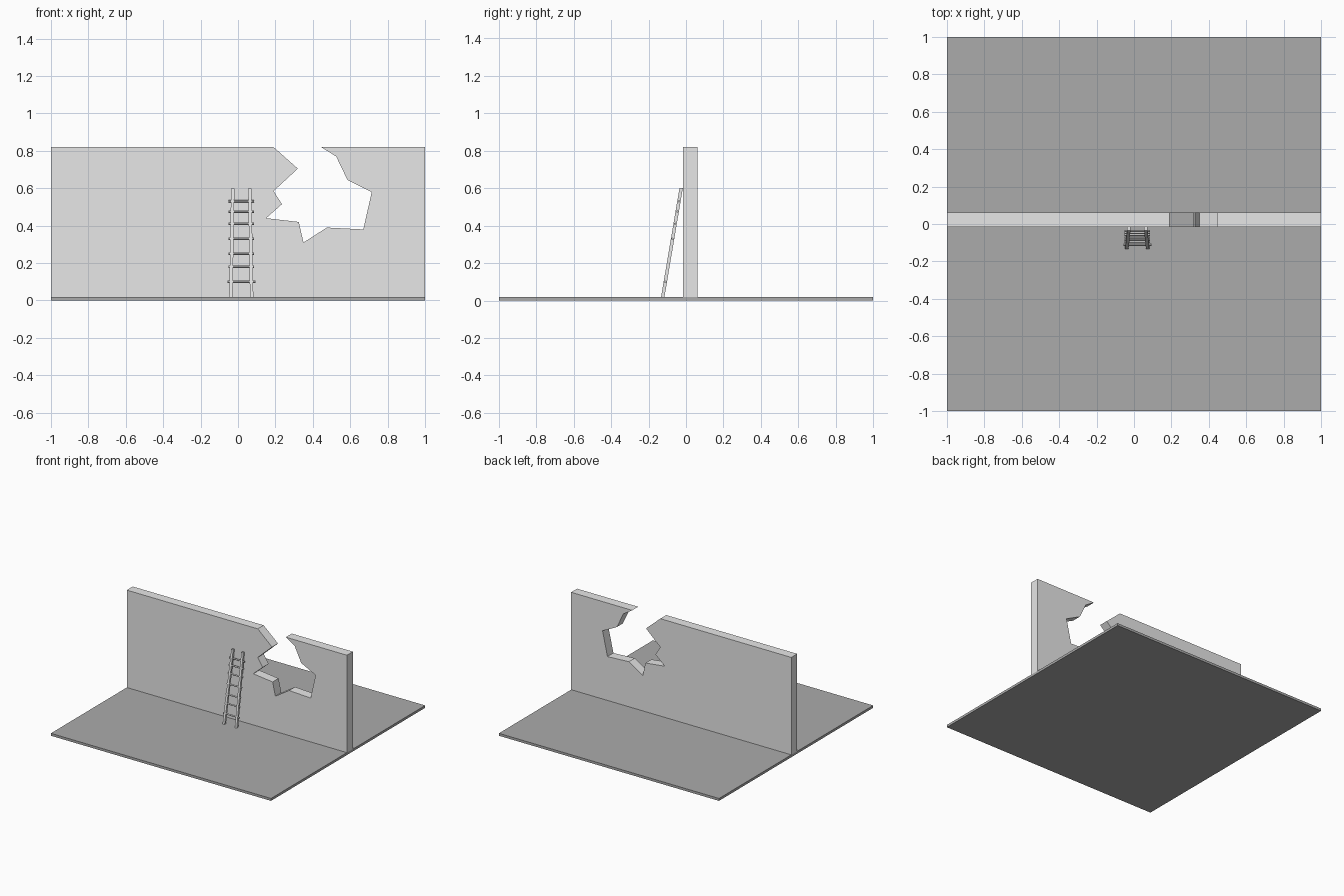
import bpy, bmesh
from mathutils import Vector

cube = bpy.data.objects.get("Cube")
if cube:
    bpy.data.objects.remove(cube, do_unlink=True)


def material(name, value):
    mat = bpy.data.materials.new(name)
    mat.use_nodes = True
    colour = (value, value, value, 1)
    mat.diffuse_color = colour
    mat.node_tree.nodes["Principled BSDF"].inputs["Base Color"].default_value = colour
    return mat


LIGHT = material("light grey", 0.8)
DARK = material("mid grey", 0.41)


def finish(bm, name, mat):
    bmesh.ops.recalc_face_normals(bm, faces=bm.faces)
    mesh = bpy.data.meshes.new(name)
    bm.to_mesh(mesh)
    bm.free()
    mesh.materials.append(mat)
    obj = bpy.data.objects.new(name, mesh)
    bpy.context.collection.objects.link(obj)
    return obj


def prism(name, points, depth, mat):
    """Extrude a closed outline along a depth vector."""
    bm = bmesh.new()
    face = bm.faces.new([bm.verts.new(p) for p in points])
    grown = bmesh.ops.extrude_face_region(bm, geom=[face], use_keep_orig=True)
    verts = [v for v in grown["geom"] if isinstance(v, bmesh.types.BMVert)]
    bmesh.ops.translate(bm, verts=verts, vec=depth)
    return finish(bm, name, mat)


# Ground slab
FLOOR = 0.02
prism("ground", [(-1, -1, 0), (1, -1, 0), (1, 1, 0), (-1, 1, 0)], (0, 0, FLOOR), DARK)

# Wall with a jagged breach broken through its top edge
TOP = 0.82
breach = [(0.445, TOP), (0.525, 0.77), (0.585, 0.645), (0.715, 0.58), (0.67, 0.38),
          (0.475, 0.39), (0.35, 0.31), (0.325, 0.42), (0.15, 0.44), (0.235, 0.515),
          (0.19, 0.585), (0.32, 0.705), (0.19, TOP)]
outline = [(-1, FLOOR), (1, FLOOR), (1, TOP)] + breach + [(-1, TOP)]
prism("broken_wall", [(x, -0.015, z) for x, z in outline], (0, 0.077, 0), LIGHT)

# Ladder rails, leaning on the wall and narrowing upwards
LADDER_TOP = 0.6
FOOT_Y, HEAD_Y = -0.124, -0.026
HALF = 0.009


def rail(name, foot_x, head_x):
    foot = Vector((foot_x, FOOT_Y, FLOOR))
    head = Vector((head_x, HEAD_Y, LADDER_TOP))
    corners = [foot + Vector((sx * HALF, sy * HALF, 0))
               for sx, sy in ((-1, -1), (1, -1), (1, 1), (-1, 1))]
    prism(name, corners, head - foot, LIGHT)


rail("ladder_right_rail", -0.038, -0.028)
rail("ladder_left_rail", 0.073, 0.063)

# Round rungs that poke out past the rails
for i, z in enumerate((0.10, 0.18, 0.25, 0.33, 0.41, 0.475, 0.53)):
    y = FOOT_Y + (HEAD_Y - FOOT_Y) * (z - FLOOR) / (LADDER_TOP - FLOOR)
    length = 0.15 if i == 0 else 0.135
    bpy.ops.mesh.primitive_cylinder_add(vertices=12, radius=0.006, depth=length,
                                        location=(0.018, y, z), rotation=(0, 1.5708, 0))
    rung = bpy.context.object
    rung.name = f"ladder_rung_{i + 1}"
    rung.data.materials.append(LIGHT)
    bpy.ops.object.shade_smooth_by_angle()
